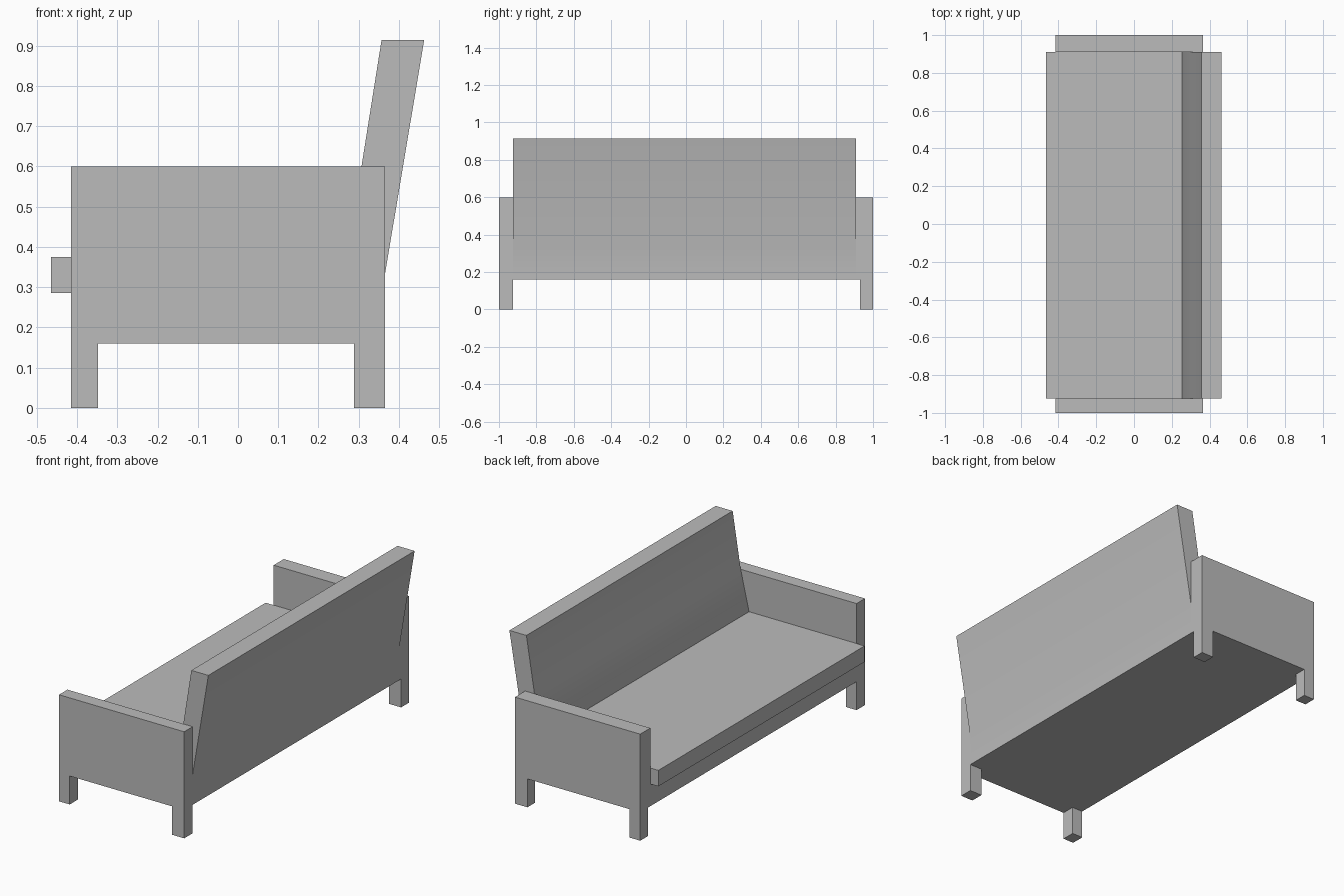
import bpy
import bmesh

default = bpy.data.objects.get("Cube")
if default:
    bpy.data.objects.remove(default, do_unlink=True)

grey = bpy.data.materials.new("plain grey")
grey.use_nodes = True
colour = (0.5, 0.5, 0.5, 1)
grey.diffuse_color = colour
grey.node_tree.nodes["Principled BSDF"].inputs["Base Color"].default_value = colour


def extrude_profile(name, points, y0, y1):
    """Extrude an x-z outline along y."""
    bm = bmesh.new()
    face = bm.faces.new([bm.verts.new((x, y0, z)) for x, z in points])
    moved = bmesh.ops.extrude_face_region(bm, geom=[face])["geom"]
    verts = [v for v in moved if isinstance(v, bmesh.types.BMVert)]
    bmesh.ops.translate(bm, verts=verts, vec=(0, y1 - y0, 0))
    bmesh.ops.recalc_face_normals(bm, faces=bm.faces)
    mesh = bpy.data.meshes.new(name)
    bm.to_mesh(mesh)
    bm.free()
    mesh.materials.append(grey)
    obj = bpy.data.objects.new(name, mesh)
    bpy.context.collection.objects.link(obj)
    return obj


def box(name, x0, x1, y0, y1, z0, z1):
    return extrude_profile(name, [(x0, z0), (x1, z0), (x1, z1), (x0, z1)], y0, y1)


FRONT, REAR, CREASE = -0.415, 0.365, 0.255   # depth positions along x
UNDER, SEAT, ARM = 0.16, 0.375, 0.6          # heights
INNER_A, INNER_B = -0.925, 0.91              # inner faces of the arms

# Arms and the legs below them
for side, inner, leg_inner, outer in (("right", INNER_A, INNER_A, -1), ("left", INNER_B, 0.93, 1)):
    box(side + "_arm", FRONT, REAR, *sorted((inner, outer)), UNDER, ARM)
    legs = sorted((leg_inner, outer))
    box(side + "_front_leg", FRONT, -0.348, *legs, 0, UNDER)
    box(side + "_rear_leg", 0.288, REAR, *legs, 0, UNDER)

# Seat frame and overhanging cushion
box("seat_frame", FRONT, CREASE, INNER_A, INNER_B, UNDER, 0.285)
box("seat_cushion", -0.465, CREASE, INNER_A, INNER_B, 0.285, SEAT)

# Leaning backrest, upright below the seat
backrest = extrude_profile("backrest", [
    (CREASE, UNDER), (REAR, UNDER), (REAR, 0.33), (0.463, 0.915),
    (0.357, 0.915), (0.307, ARM), (CREASE, SEAT)], INNER_A, INNER_B)
bpy.context.view_layer.objects.active = backrest
backrest.select_set(True)
bpy.ops.object.shade_smooth_by_angle()
